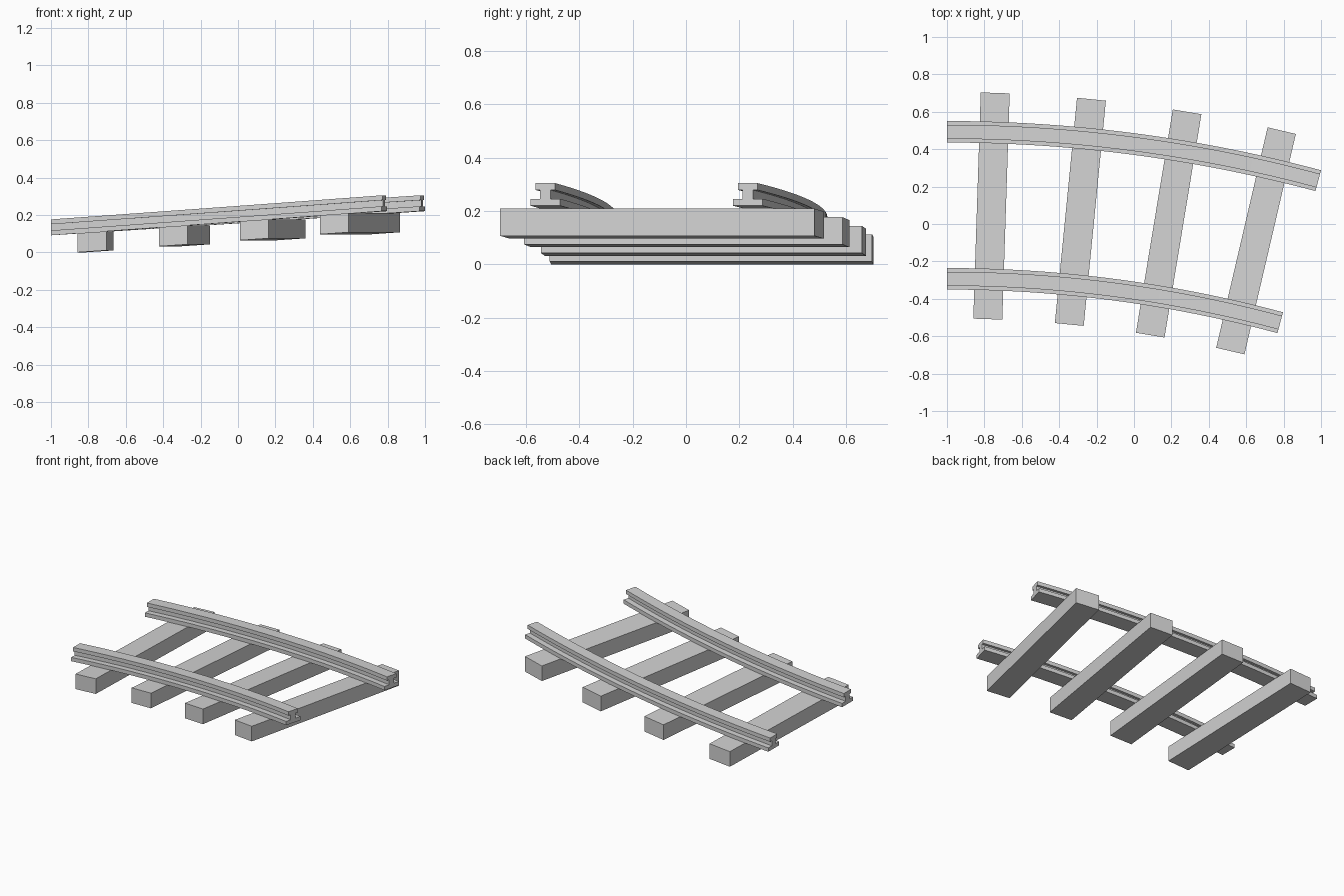
import bpy, bmesh, math
from mathutils import Vector

if "Cube" in bpy.data.objects:
    bpy.data.objects.remove(bpy.data.objects["Cube"])

# Track layout: a 15 degree climbing curve about a far centre
CX, CY = -1.0, -7.177
R_MID, GAUGE = 7.277, 0.786
ANGLE = math.radians(15)
Z0, RISE = 0.091, 0.129
SEGMENTS = 24

grey = bpy.data.materials.new("plain grey")
grey.diffuse_color = (0.65, 0.65, 0.65, 1)
grey.use_nodes = True
grey.node_tree.nodes["Principled BSDF"].inputs["Base Color"].default_value = grey.diffuse_color


def on_track(a, r, h):
    """Point at sweep angle a, radius r, height h above the rail base."""
    return Vector((CX + r * math.sin(a), CY + r * math.cos(a), Z0 + RISE * a / ANGLE + h))


def finish(name, bm):
    bmesh.ops.recalc_face_normals(bm, faces=bm.faces)
    me = bpy.data.meshes.new(name)
    bm.to_mesh(me)
    bm.free()
    me.materials.append(grey)
    ob = bpy.data.objects.new(name, me)
    bpy.context.collection.objects.link(ob)
    return ob


# Rail cross-section: wide foot, thin web, narrow head
half = [(0.0575, 0), (0.0575, 0.026), (0.02, 0.026), (0.02, 0.059), (0.0375, 0.059), (0.0375, 0.085)]
profile = half + [(-x, z) for x, z in reversed(half)]


def rail(name, radius):
    bm = bmesh.new()
    rings = [[bm.verts.new(on_track(ANGLE * i / SEGMENTS, radius + x, z)) for x, z in profile]
             for i in range(SEGMENTS + 1)]
    n = len(profile)
    for a, b in zip(rings, rings[1:]):
        for k in range(n):
            bm.faces.new((a[k], a[(k + 1) % n], b[(k + 1) % n], b[k]))
    bm.faces.new(rings[0])
    bm.faces.new(rings[-1])
    ob = finish(name, bm)
    bpy.context.view_layer.objects.active = ob
    ob.select_set(True)
    bpy.ops.object.shade_smooth_by_angle(angle=math.radians(30))
    ob.select_set(False)


# Sleeper: straight block laid radially, following the slope of the track
def sleeper(name, a, length=1.21, width=0.155, height=0.102):
    bm = bmesh.new()
    bmesh.ops.create_cube(bm, size=1)
    centre = on_track(a, R_MID, -height / 2)
    along = Vector((math.cos(a), -math.sin(a), RISE / (ANGLE * R_MID)))
    across = Vector((math.sin(a), math.cos(a), 0))
    for v in bm.verts:
        x, y, z = v.co
        v.co = centre + along * (x * width) + across * (y * length) + Vector((0, 0, z * height))
    finish(name, bm)


rail("outer_rail", R_MID + GAUGE / 2)
rail("inner_rail", R_MID - GAUGE / 2)
for i in range(4):
    sleeper(f"sleeper_{i + 1}", ANGLE * (2 * i + 1) / 8)
